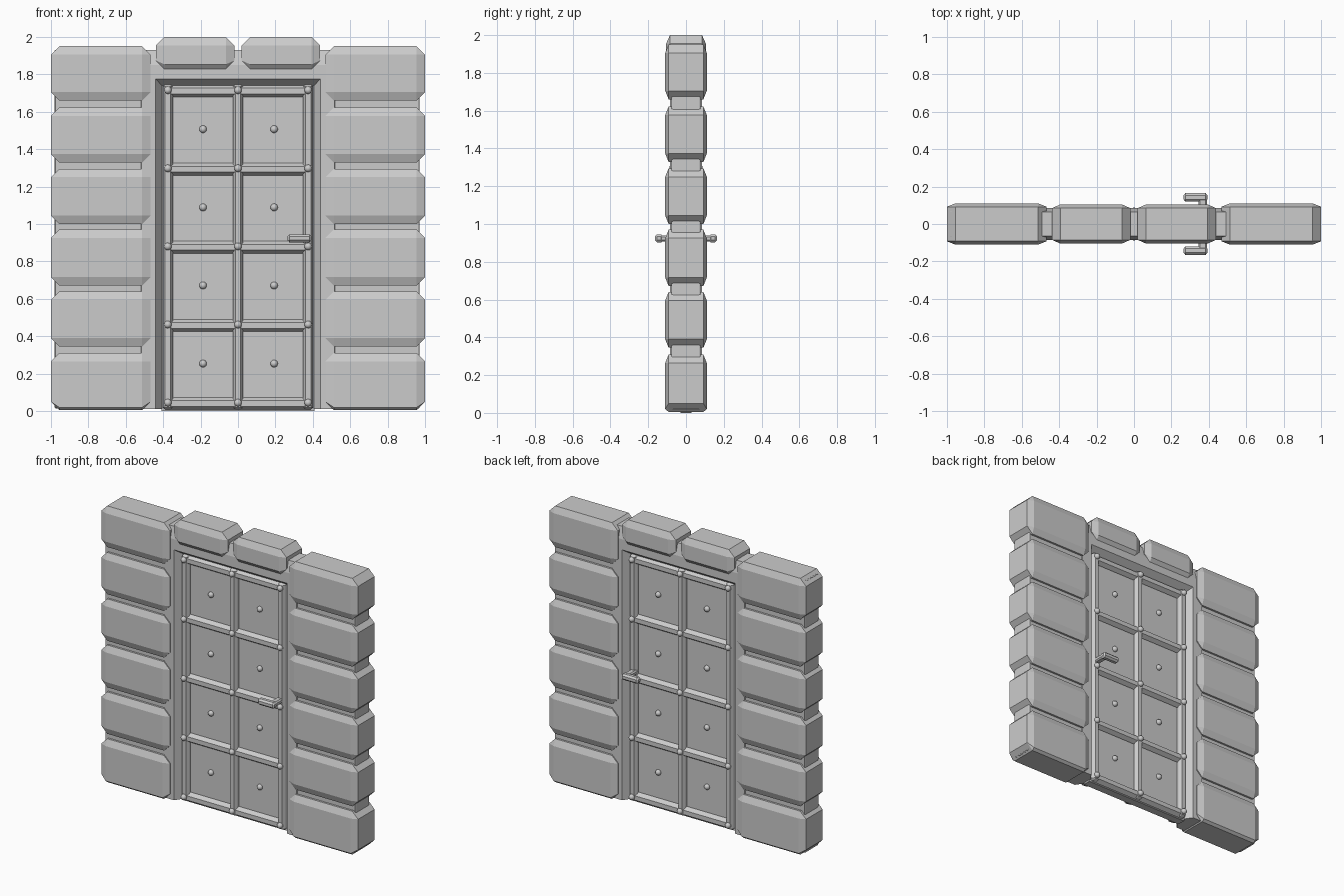
import bpy, bmesh
from mathutils import Matrix, Vector

if "Cube" in bpy.data.objects:
    bpy.data.objects.remove(bpy.data.objects["Cube"])


def finish(name, bm):
    bmesh.ops.recalc_face_normals(bm, faces=bm.faces[:])
    me = bpy.data.meshes.new(name)
    bm.to_mesh(me)
    bm.free()
    ob = bpy.data.objects.new(name, me)
    bpy.context.collection.objects.link(ob)
    return ob


def block(name, x, y, z, cut, low=None):
    """Box with chamfered edges and corners; low = chamfer height of the lower front/back edge."""
    dx, dy, dz = cut
    low = dz if low is None else low
    bm = bmesh.new()
    for i, sx in ((0, 1), (1, -1)):
        for j, sy in ((0, 1), (1, -1)):
            for k, sz in ((0, 1), (1, -1)):
                zz = dz if k == 0 else low
                for p in ((x[i], y[j] + sy * dy, z[k] + sz * dz),
                          (x[i] + sx * dx, y[j], z[k] + sz * zz),
                          (x[i] + sx * dx, y[j] + sy * dy, z[k])):
                    bm.verts.new(p)
    # lower chamfer height applies to the k == 0 corners
    if low != dz:
        bm.verts.ensure_lookup_table()
        for v in bm.verts:
            if abs(v.co.z - z[0] - dz) < 1e-5 and min(abs(v.co.y - t) for t in y) < 1e-5:
                v.co.z = z[0] + low
            if abs(v.co.z - z[1] + low) < 1e-5:
                v.co.z = z[1] - dz
    r = bmesh.ops.convex_hull(bm, input=bm.verts[:])
    bmesh.ops.dissolve_limit(bm, angle_limit=0.01, verts=bm.verts[:], edges=bm.edges[:])
    return finish(name, bm)


# side stones and the mortar core behind them
rows = [(0.005, 0.31), (0.345, 0.64), (0.672, 0.97), (1.0, 1.295), (1.328, 1.622), (1.66, 1.95)]
for side, word in ((-1, "left"), (1, "right")):
    for n, z in enumerate(rows):
        xs = sorted((side * 0.467, side * 1.0))
        block(f"{word}_stone_{n + 1}", xs, (-0.11, 0.11), z, (0.045, 0.018, 0.045),
              0.015 if n == 0 else None)
    xs = sorted((side * 0.5, side * (0.98 if side < 0 else 0.97)))
    block(f"{word}_wall_core", xs, (-0.078, 0.078), (0.015, 1.93), (0.004, 0.01, 0.004))
    # lintel stones
    xs = sorted((side * 0.02, side * 0.438))
    block(f"{word}_lintel_stone", xs, (-0.105, 0.105), (1.828, 2.0), (0.045, 0.02, 0.045), 0.025)

# door frame: profile (x, top z, y) swept round the opening
half = [(0.405, 1.738, 0.035), (0.44, 1.775, 0.085), (0.515, 1.85, 0.085), (0.525, 1.93, 0.065)]
prof = [(x, z, -y) for x, z, y in half] + [(x, z, y) for x, z, y in reversed(half)]
bm = bmesh.new()
rings = [[bm.verts.new((s * x, y, z if top else 0.012)) for x, z, y in prof]
         for s, top in ((-1, 0), (-1, 1), (1, 1), (1, 0))]
m = len(prof)
for a, b in zip(rings, rings[1:]):
    for i in range(m):
        bm.faces.new((a[i], a[(i + 1) % m], b[(i + 1) % m], b[i]))
bm.faces.new(rings[0])
bm.faces.new(rings[-1])
finish("door_frame", bm)

# door panel and rails
block("door_panel", (-0.41, 0.41), (-0.03, 0.03), (0, 1.745), (0.002, 0.002, 0.002))
cols = (-0.375, 0, 0.375)
levels = [0.045 + 0.4175 * i for i in range(5)]
for i, x in enumerate(cols):
    block(f"upright_rail_{i + 1}", (x - 0.027, x + 0.027), (-0.065, 0.065), (0.01, 1.745),
          (0.013, 0.02, 0.01))
for i, z in enumerate(levels):
    block(f"cross_rail_{i + 1}", (-0.395, 0.395), (-0.06, 0.06), (max(z - 0.037, 0.006), z + 0.028),
          (0.01, 0.025, 0.017))

# rivets on both faces
bm = bmesh.new()
spots = [(x, 0.068, z) for x in cols for z in levels]
spots += [(x, 0.032, z + 0.209) for x in (-0.187, 0.193) for z in levels[:-1]]
for x, y, z in spots:
    for s in (-1, 1):
        bmesh.ops.create_uvsphere(bm, u_segments=12, v_segments=8, radius=0.02,
                                  matrix=Matrix.Translation(Vector((x, s * y, z))))
rivets = finish("rivets", bm)
for p in rivets.data.polygons:
    p.use_smooth = True

# handles on both faces
for s, word in ((-1, "front"), (1, "back")):
    block(f"{word}_handle_neck", (0.345, 0.39), sorted((s * 0.03, s * 0.14)), (0.907, 0.94),
          (0.008, 0.005, 0.008))
    block(f"{word}_handle_bar", (0.264, 0.393), sorted((s * 0.12, s * 0.165)), (0.902, 0.945),
          (0.01, 0.012, 0.012))
